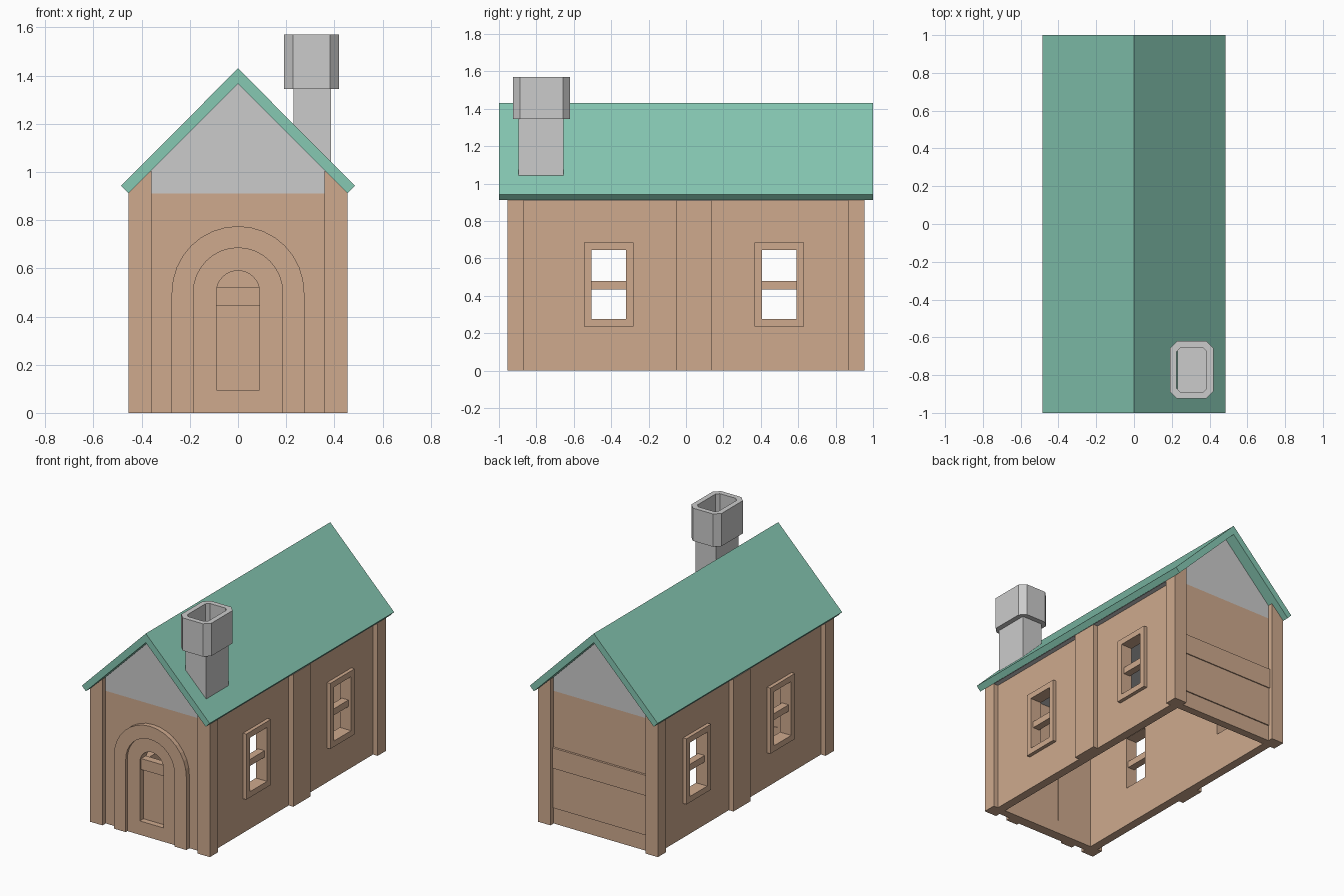
import bpy, bmesh
from math import pi, cos, sin
from mathutils import Matrix

if "Cube" in bpy.data.objects:
    bpy.data.objects.remove(bpy.data.objects["Cube"])


def material(name, rgb):
    m = bpy.data.materials.new(name)
    m.diffuse_color = (*rgb, 1)
    m.use_nodes = True
    m.node_tree.nodes["Principled BSDF"].inputs["Base Color"].default_value = m.diffuse_color
    return m


WOOD = material("wood", (0.62, 0.40, 0.27))
GREEN = material("roof_green", (0.24, 0.58, 0.45))
# Local (u, v, depth) to world: front profiles are (x, z), side (y, z), top (x, y)
FRONT = Matrix(((1, 0, 0, 0), (0, 0, 1, 0), (0, 1, 0, 0), (0, 0, 0, 1)))
SIDE = Matrix(((0, 0, 1, 0), (1, 0, 0, 0), (0, 1, 0, 0), (0, 0, 0, 1)))
TOP = Matrix.Identity(4)


def plate(name, loops, d0, d1, axes, mat=None, mirror=None):
    """Extrude a filled profile (extra loops are holes) from depth d0 to d1."""
    cu = bpy.data.curves.new(name, 'CURVE')
    cu.dimensions = '2D'
    cu.fill_mode = 'BOTH'
    cu.extrude = abs(d1 - d0) / 2
    for loop in loops:
        s = cu.splines.new('POLY')
        s.points.add(len(loop) - 1)
        for p, (u, v) in zip(s.points, loop):
            p.co = (u, v, 0, 1)
        s.use_cyclic_u = True
    tmp = bpy.data.objects.new(name + "_profile", cu)
    me = bpy.data.meshes.new_from_object(tmp)
    bpy.data.objects.remove(tmp)
    me.transform(axes @ Matrix.Translation((0, 0, (d0 + d1) / 2)))
    bm = bmesh.new()
    bm.from_mesh(me)
    bmesh.ops.remove_doubles(bm, verts=bm.verts, dist=1e-5)
    bmesh.ops.recalc_face_normals(bm, faces=bm.faces)
    for f in bm.faces:
        f.smooth = False
    bm.to_mesh(me)
    bm.free()
    me.name = name
    me.materials.clear()
    if mat:
        me.materials.append(mat)
    ob = bpy.data.objects.new(name, me)
    bpy.context.collection.objects.link(ob)
    if mirror:
        mod = ob.modifiers.new("mirror", 'MIRROR')
        mod.use_axis = [a in mirror for a in "xyz"]
        mod.use_mirror_merge = False
    return ob


def rect(u0, u1, v0, v1):
    return [(u0, v0), (u1, v0), (u1, v1), (u0, v1)]


def chamfered(u0, u1, v0, v1, c):
    return [(u0 + c, v0), (u1 - c, v0), (u1, v0 + c), (u1, v1 - c),
            (u1 - c, v1), (u0 + c, v1), (u0, v1 - c), (u0, v0 + c)]


def arch(r, bottom, spring=0.5, n=16):
    arc = [(r * cos(pi * i / n), spring + r * sin(pi * i / n)) for i in range(n + 1)]
    return [(r, bottom)] + arc + [(-r, bottom)]


# Side walls with window openings, frames and glazing bars
windows = [(-0.505, -0.32), (0.405, 0.59)]
openings = [rect(a, b, 0.275, 0.645) for a, b in windows]
plate("side_walls", [rect(-0.92, 0.92, 0, 0.91)] + openings, 0.36, 0.42, SIDE, WOOD, "x")
for (a, b), hole, tag in zip(windows, openings, ("front", "back")):
    plate(tag + "_window_frames", [rect(a - 0.04, b + 0.04, 0.235, 0.685), hole],
          0.415, 0.445, SIDE, WOOD, "x")
    plate(tag + "_window_bars", [rect(a, b, 0.435, 0.48)], 0.375, 0.425, SIDE, WOOD, "x")

# Corner posts cut to the roof slope, and middle pilasters
plate("corner_posts", [[(0.36, 0), (0.455, 0), (0.455, 0.912), (0.36, 1.005)]],
      -0.955, -0.865, FRONT, WOOD, "xy")
plate("middle_pilasters", [rect(-0.05, 0.135, 0, 0.91)], 0.40, 0.455, SIDE, WOOD, "x")

# Front wall with arched door
door = arch(0.09, 0.095)
plate("front_wall", [rect(-0.365, 0.365, 0, 0.91), door], -0.92, -0.865, FRONT, WOOD)
plate("door_leaf", [arch(0.185, 0), door], -0.935, -0.915, FRONT, WOOD)
plate("door_surround", [arch(0.275, 0) + arch(0.185, 0)[::-1]], -0.953, -0.915, FRONT, WOOD)
plate("door_bar", [rect(-0.09, 0.09, 0.445, 0.52)], -0.925, -0.875, FRONT, WOOD)
plate("door_panel", [rect(-0.09, 0.09, 0.095, 0.445)], -0.895, -0.87, FRONT, WOOD)

# Back wall with two raised boards
plate("back_wall", [rect(-0.365, 0.365, 0, 0.91)], 0.865, 0.92, FRONT, WOOD)
plate("upper_back_board", [rect(-0.36, 0.36, 0.385, 0.525)], 0.915, 0.935, FRONT, WOOD)
plate("lower_back_board", [rect(-0.36, 0.36, 0.11, 0.385)], 0.915, 0.928, FRONT, WOOD)

# Grey attic with gable ends, and the roof over it
plate("attic", [[(-0.455, 0.91), (0.455, 0.91), (0, 1.366)]], -0.92, 0.92, FRONT)
plate("roof", [[(-0.485, 0.943), (0, 1.43), (0.485, 0.943),
                (0.455, 0.912), (0, 1.367), (-0.455, 0.912)]], -1, 1, FRONT, GREEN)

# Chimney stem cut to the roof slope, with hollow chamfered cap
plate("chimney_stem", [[(0.23, 1.17), (0.385, 1.015), (0.385, 1.36), (0.23, 1.36)]],
      -0.895, -0.655, FRONT)
plate("chimney_cap", [chamfered(0.19, 0.42, -0.925, -0.62, 0.038),
                      chamfered(0.225, 0.385, -0.89, -0.655, 0.02)], 1.345, 1.57, TOP)
